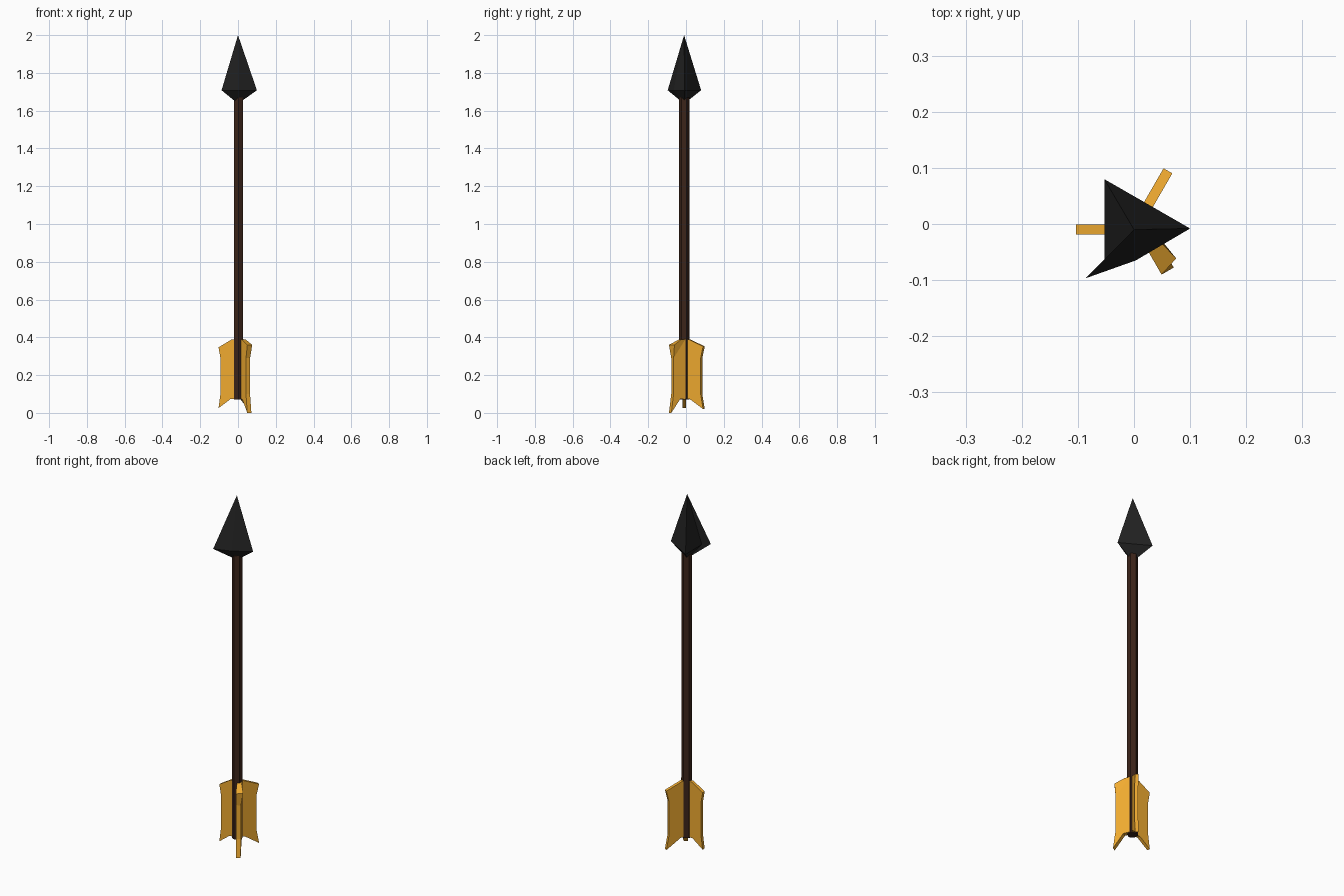
import bpy, bmesh
from math import radians, cos, sin
from mathutils import Vector

if "Cube" in bpy.data.objects:
    bpy.data.objects.remove(bpy.data.objects["Cube"])

AX, AY = 0.0, -0.01  # axis of the arrow


def material(name, rgb):
    m = bpy.data.materials.new(name)
    m.diffuse_color = (*rgb, 1)
    m.use_nodes = True
    m.node_tree.nodes["Principled BSDF"].inputs["Base Color"].default_value = m.diffuse_color
    return m


wood = material("dark_wood", (0.045, 0.018, 0.010))
iron = material("black_iron", (0.016, 0.016, 0.016))
gold = material("gold_feather", (0.88, 0.41, 0.03))


def make(name, verts, faces, mat):
    bm = bmesh.new()
    vs = [bm.verts.new(v) for v in verts]
    for f in faces:
        bm.faces.new([vs[i] for i in f])
    bmesh.ops.recalc_face_normals(bm, faces=bm.faces)
    me = bpy.data.meshes.new(name)
    bm.to_mesh(me)
    bm.free()
    me.materials.append(mat)
    ob = bpy.data.objects.new(name, me)
    bpy.context.collection.objects.link(ob)
    return ob


# Hexagonal shaft, corners facing front and back
bpy.ops.mesh.primitive_cylinder_add(vertices=6, radius=0.0275, depth=1.60,
                                    location=(AX + 0.002, AY, 0.87))
shaft = bpy.context.object
shaft.name = "shaft"
shaft.data.materials.append(wood)

# Three-sided chipped head: a ring between a long tip and a short base point
ring = [(0.10, -0.008), (-0.053, 0.08), (-0.053, -0.065),
        (-0.087, -0.097), (0.003, -0.065)]
n = len(ring)
verts = [(x, y, 1.708) for x, y in ring] + [(AX, AY, 2.0), (AX, AY, 1.637)]
faces = []
for i in range(n):
    j = (i + 1) % n
    faces += [(i, j, n), (j, i, n + 1)]
make("arrow_head", verts, faces, iron)


# Feathers: swept outline with a hollow outer edge, given thickness
def feather(name, angle, reach, waist, top, bottom, thick=0.018, shift=0.0, twist=0.0):
    outline = [(0.008, 0.39), (0.035, 0.388), (reach, top), (waist, 0.29),
               (waist, 0.10), (reach, bottom), (0.04, 0.073), (0.008, 0.075)]
    a = radians(angle)
    out, side = Vector((cos(a), sin(a), 0)), Vector((-sin(a), cos(a), 0))
    verts = []
    for s in (-1, 1):
        for k, (r, z) in enumerate(outline):
            w = shift + s * thick / 2
            if s > 0 and k == 2:      # bent upper corner
                w += twist
                r -= twist
            verts.append(Vector((AX, AY, z)) + out * r + side * w)
    m = len(outline)
    # split each side into top, middle and bottom panels
    panels = [(0, 1, 2, 3), (0, 3, 4, 7), (7, 4, 5, 6)]
    faces = [p for p in panels] + [tuple(i + m for i in p) for p in panels]
    faces += [(i, (i + 1) % m, (i + 1) % m + m, i + m) for i in range(m)]
    make(name, verts, faces, gold)


feather("feather_left", 180, 0.103, 0.093, 0.347, 0.025)
feather("feather_back", 60, 0.121, 0.106, 0.352, 0.02)
feather("feather_front", -60, 0.094, 0.080, 0.36, 0.0, thick=0.025, shift=0.015, twist=0.012)
